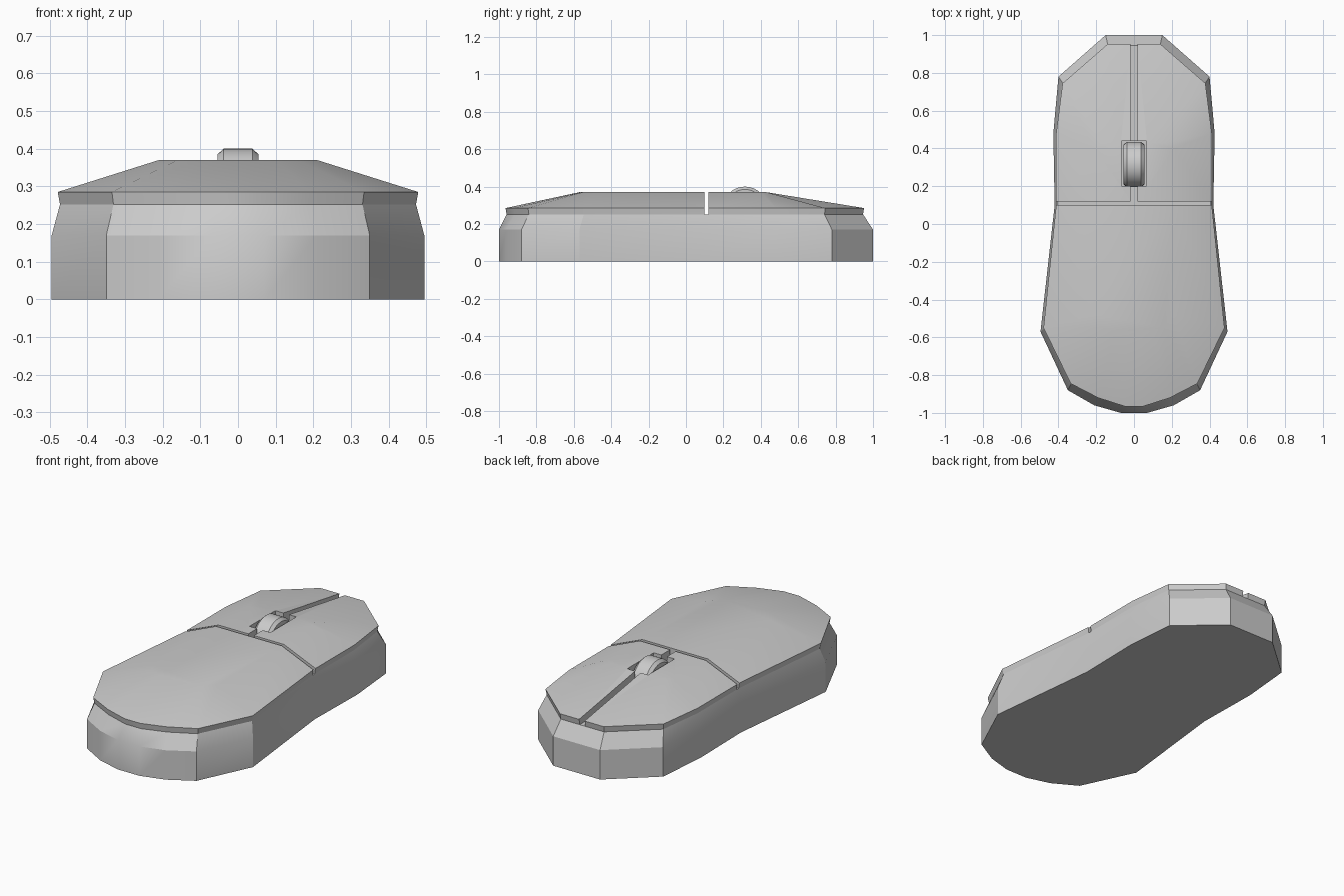
import bpy, bmesh, math

if "Cube" in bpy.data.objects:
    bpy.data.objects.remove(bpy.data.objects["Cube"])

# Right half of each outline, listed from the front tip to the rear
BASE = [(0.07, -1.0), (0.21, -0.96), (0.35, -0.88), (0.495, -0.57),
        (0.42, 0.10), (0.427, 0.48), (0.40, 0.78), (0.15, 1.0)]
RIM = [(0.05, -0.965), (0.19, -0.92), (0.335, -0.845), (0.479, -0.55),
       (0.412, 0.10), (0.412, 0.48), (0.378, 0.745), (0.14, 0.952)]
CROWN = [(0.04, -0.57), (0.10, -0.565), (0.16, -0.55), (0.21, -0.48),
         (0.21, 0.10), (0.21, 0.40), (0.17, 0.43), (0.07, 0.43)]


def inset(half, d):
    return [(x * (1 - d / 0.48), y * (1 - d)) for x, y in half]


def smooth(obj, angle=30):
    bpy.ops.object.select_all(action='DESELECT')
    obj.select_set(True)
    bpy.context.view_layer.objects.active = obj
    bpy.ops.object.shade_smooth_by_angle(angle=math.radians(angle))


def loft(name, rings):
    """Closed solid through lists of 3D points, capped at both ends."""
    bm = bmesh.new()
    loops = [[bm.verts.new(p) for p in ring] for ring in rings]
    n = len(loops[0])
    for a, b in zip(loops, loops[1:]):
        for i in range(n):
            j = (i + 1) % n
            bm.faces.new((a[i], a[j], b[j], b[i]))
    bm.faces.new(loops[0])
    bm.faces.new(loops[-1])
    bmesh.ops.recalc_face_normals(bm, faces=bm.faces)
    mesh = bpy.data.meshes.new(name)
    bm.to_mesh(mesh)
    bm.free()
    obj = bpy.data.objects.new(name, mesh)
    bpy.context.collection.objects.link(obj)
    return obj


def layer(half, z):
    """Mirror a half outline into a full ring at height z."""
    return [(x, y, z) for x, y in half] + [(-x, y, z) for x, y in reversed(half)]


def cut(obj, name, x, y0, y1, z0):
    """Cut a box-shaped slot, open at the top, from obj."""
    ring = [(x, y0), (x, y1)]
    cutter = loft(name, [layer(ring, z0), layer(ring, 0.6)])
    cutter.hide_render = True
    cutter.hide_set(True)
    mod = obj.modifiers.new(name, 'BOOLEAN')
    mod.operation = 'DIFFERENCE'
    mod.solver = 'EXACT'
    mod.object = cutter
    bpy.context.view_layer.objects.active = obj
    bpy.ops.object.modifier_apply(modifier=name)


# Lower body with straight wall and inward shoulder
body = loft("lower_body", [layer(BASE, 0), layer(BASE, 0.17),
                           layer(inset(RIM, 0.006), 0.252)])
cut(body, "body_pocket_cutter", 0.065, 0.20, 0.44, 0.2)
smooth(body)

# Crowned upper shell, split into palm rest and two buttons
shell = loft("upper_shell", [layer(inset(RIM, 0.006), 0.252), layer(RIM, 0.285),
                             layer(CROWN, 0.37)])
cut(shell, "cross_seam_cutter", 0.7, 0.10, 0.12, 0.2)
cut(shell, "button_gap_cutter", 0.018, 0.11, 1.2, 0.2)
cut(shell, "wheel_pocket_cutter", 0.067, 0.20, 0.44, 0.2)
smooth(shell)

# Scroll wheel with chamfered rims
SEGMENTS = 32
wheel_rings = []
for x, r in [(-0.055, 0.105), (-0.038, 0.12), (0.038, 0.12), (0.055, 0.105)]:
    angles = [2 * math.pi * i / SEGMENTS for i in range(SEGMENTS)]
    wheel_rings.append([(x, 0.315 + r * math.cos(a), 0.28 + r * math.sin(a))
                        for a in angles])
wheel = loft("scroll_wheel", wheel_rings)
smooth(wheel)
